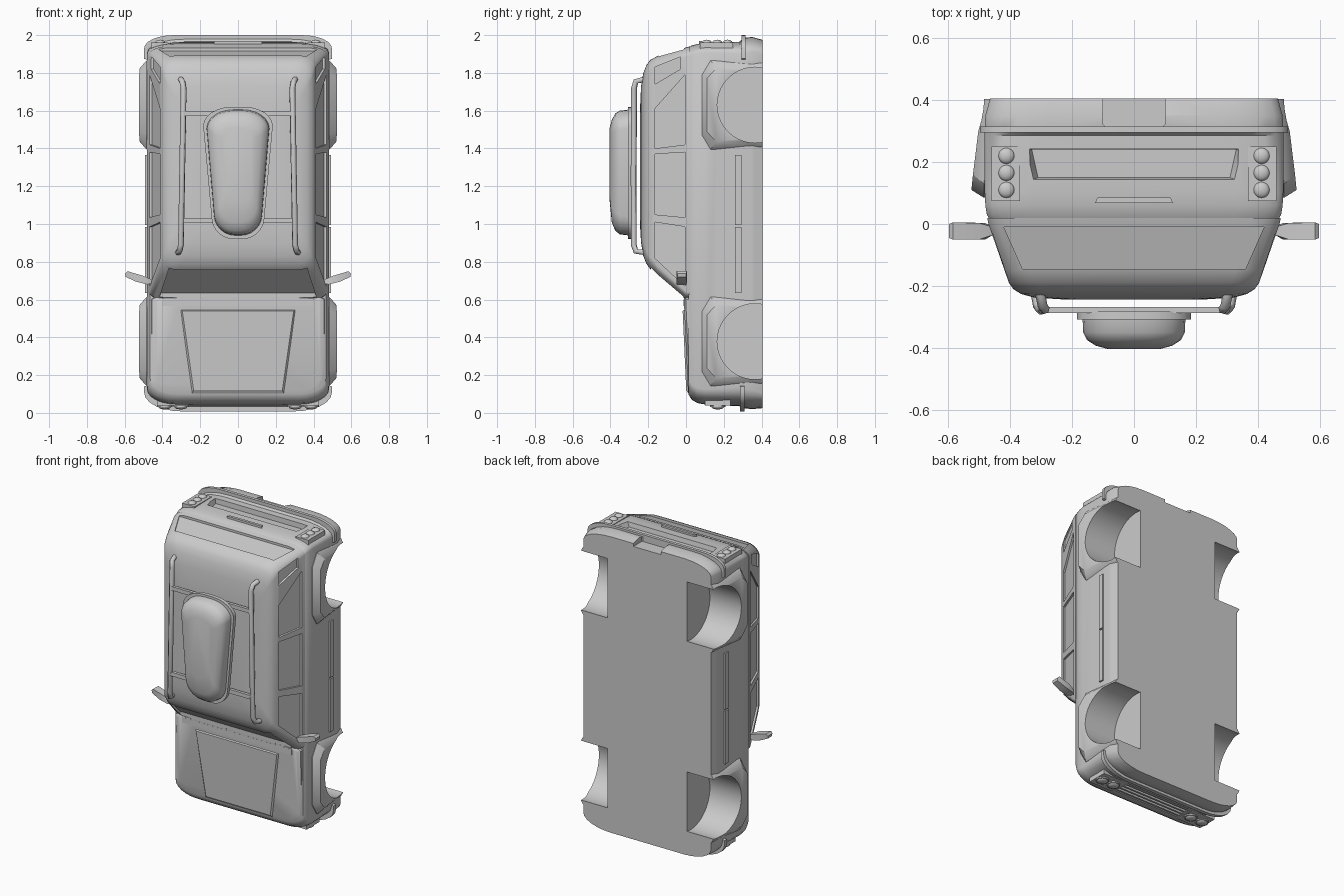
import bpy, bmesh, math
from mathutils import Matrix, Vector

if "Cube" in bpy.data.objects:
    bpy.data.objects.remove(bpy.data.objects["Cube"])


def finish(bm, name, angle=35):
    bmesh.ops.recalc_face_normals(bm, faces=bm.faces)
    me = bpy.data.meshes.new(name)
    bm.to_mesh(me)
    bm.free()
    ob = bpy.data.objects.new(name, me)
    bpy.context.collection.objects.link(ob)
    smooth(ob, angle)
    return ob


def smooth(ob, angle=35):
    bpy.ops.object.select_all(action='DESELECT')
    ob.select_set(True)
    bpy.context.view_layer.objects.active = ob
    bpy.ops.object.shade_smooth_by_angle(angle=math.radians(angle))


def ring(y, w, z0, z1, rx, r0, r1, n=7):
    # rounded rectangle in the x-z plane with separate end radii
    pts = []
    for k, (sx, zc, rz) in enumerate([(1, z1 - r1, r1), (-1, z1 - r1, r1), (-1, z0 + r0, r0), (1, z0 + r0, r0)]):
        for i in range(n):
            a = (k + i / (n - 1)) * math.pi / 2
            pts.append(Vector((sx * (w - rx) + rx * math.cos(a), y, zc + rz * math.sin(a))))
    return pts


def loft(name, rings, fn=None, angle=35):
    bm = bmesh.new()
    rows = [[bm.verts.new(fn(p) if fn else p) for p in r] for r in rings]
    for a, b in zip(rows, rows[1:]):
        for i in range(len(a)):
            j = (i + 1) % len(a)
            bm.faces.new((a[i], a[j], b[j], b[i]))
    bm.faces.new(rows[0])
    bm.faces.new(rows[-1])
    return finish(bm, name, angle)


def hull(name, pts, angle=30):
    bm = bmesh.new()
    for p in pts:
        bm.verts.new(p)
    r = bmesh.ops.convex_hull(bm, input=bm.verts)
    loose = [v for v in bm.verts if not v.link_faces]
    bmesh.ops.delete(bm, geom=loose, context='VERTS')
    return finish(bm, name, angle)


def box(name, x, y, z):
    return hull(name, [(a, b, c) for a in x for b in y for c in z])


def cylinder(name, loc, r, depth, axis, seg=32, r2=None):
    bm = bmesh.new()
    rot = Matrix.Rotation(math.pi / 2, 4, 'Y') if axis == 'X' else Matrix()
    bmesh.ops.create_cone(bm, cap_ends=True, segments=seg, radius1=r, radius2=r2 or r, depth=depth,
                          matrix=Matrix.Translation(loc) @ rot)
    return finish(bm, name)


def dome(name, loc, r, sz):
    bm = bmesh.new()
    bmesh.ops.create_uvsphere(bm, u_segments=20, v_segments=12, radius=r,
                              matrix=Matrix.Translation(loc) @ Matrix.Diagonal((1, 1, sz, 1)))
    return finish(bm, name)


def cut(ob, cutters):
    bpy.context.view_layer.objects.active = ob
    for c in cutters:
        c.hide_render = True
        m = ob.modifiers.new('cut', 'BOOLEAN')
        m.operation, m.solver, m.object = 'DIFFERENCE', 'EXACT', c
        bpy.ops.object.modifier_apply(modifier=m.name)
    smooth(ob)


# Lower body, lofted from underside to shoulder line
body = loft('lower_body', [ring(*s) for s in [
    (.405, .465, .025, 1.975, .2, .08, .07), (.35, .48, .02, 1.99, .2, .1, .08),
    (.30, .482, .025, 1.985, .2, .1, .08), (.285, .482, .035, 1.965, .2, .1, .06),
    (.10, .482, .045, 1.958, .16, .08, .05), (.06, .48, .052, 1.953, .15, .08, .05),
    (.03, .475, .07, 1.945, .15, .08, .05), (.012, .465, .10, 1.935, .15, .08, .05)]])

# Cabin
cabin = loft('cabin', [ring(*s) for s in [
    (.02, .474, .60, 1.94, .1, .04, .05), (0, .47, .60, 1.935, .1, .04, .05),
    (-.15, .418, .725, 1.89, .09, .05, .06), (-.19, .404, .762, 1.868, .09, .06, .07),
    (-.21, .39, .79, 1.84, .09, .07, .07), (-.226, .365, .83, 1.80, .09, .08, .08),
    (-.238, .32, .90, 1.73, .09, .08, .08), (-.244, .22, 1.0, 1.6, .09, .08, .08)]])

# Hood and its raised centre, both tilted with the nose
tilt = lambda p: Vector((p.x, p.y - .045 * (p.z - .3), p.z))
loft('hood', [ring(*s) for s in [(.035, .462, .065, .62, .14, .07, .02), (.012, .455, .085, .62, .14, .07, .02),
                                 (.002, .435, .11, .61, .13, .07, .02)]], tilt)
hull('hood_bulge', [tilt(Vector((s * x, y, z))) for s in (1, -1) for x, y, z in
                    [(.31, .01, .55), (.25, .012, .09), (.295, -.007, .54), (.235, -.007, .12)]])
box('cowl', (-.4, .4), (-.012, .01), (.565, .60))

# Wheel arch flares and wells
wells, flares = [], []
for s, side in ((1, 'right'), (-1, 'left')):
    for end, zc in (('front', .378), ('rear', 1.63)):
        wells.append(cylinder('well_cutter', (s * .5, .365, zc), .2, .42, 'X', 40))
        flares.append(hull(f'{end}_{side}_flare', [(s * x, y, zc + d * h) for d in (1, -1) for x, y, h in [
            (.45, .085, .16), (.485, .085, .16), (.45, .13, .235), (.485, .13, .235), (.45, .404, .235),
            (.47, .404, .22), (.525, .11, .14), (.52, .16, .195), (.49, .404, .185)]]))
for f, w in zip(flares, wells):
    cut(f, [w])

# Window recesses
glass = []
for s in (1, -1):
    for win in ([(-.005, .67), (-.005, .985), (-.165, 1.01), (-.165, .82)],
                [(-.005, 1.035), (-.005, 1.38), (-.165, 1.37), (-.165, 1.05)],
                [(-.005, 1.42), (-.005, 1.79), (-.165, 1.61), (-.165, 1.40)],
                [(-.03, 1.82), (-.03, 1.885), (-.165, 1.83), (-.165, 1.74)]):
        glass.append(hull('window_cutter', [(s * x, y, z) for y, z in win for x in (.457 + .35 * y, .7)]))
glass.append(hull('windshield_cutter', [(s * x, y, z) for s in (1, -1) for x, y in ((.415, -.012), (.365, -.185))
                                        for z in (.625 - .85 * y, .3)]))
glass.append(hull('rear_window_cutter', [(s * x, y, z) for s in (1, -1) for x, y in ((.42, -.01), (.36, -.145))
                                         for z in (1.92 + .3 * y, 2.1)]))
cut(cabin, glass)

# Plate recess, bumper notch and grille opening
panel = hull('plate_cutter', [(s * x, y, z) for s in (1, -1) for x, y, z in
                              [(.31, .15, 1.93), (.33, .24, 1.93), (.345, .135, 2.0), (.345, .245, 2.0)]])
notch = hull('notch_cutter', [(s * x, y, z) for s in (1, -1) for z in (1.955, 2.1)
                              for x, y in [(.09, .312), (.1, .322), (.1, .45)]])
grille = box('grille_cutter', (-.24, .24), (.11, .23), (-.1, .065))
cut(body, wells + [panel, notch, grille])
for c in wells + glass + [panel, notch, grille]:
    bpy.data.objects.remove(c)

# Bumper lips
loft('front_lip', [ring(y, .497, .008, .15, .2, .1, .01) for y in (.31, .285)])
loft('rear_lip', [ring(y, .497, 1.865, 2.0, .16, .01, .07) for y in (.315, .295)])

# Grille bars and rear handle
for i in range(4):
    y = .125 + i * .028
    box('grille_bar', (-.24, .24), (y, y + .012), (.04, .075))
hull('tailgate_handle', [(s * x, y, z) for s in (1, -1) for z in (1.93, 1.968)
                         for x, y in ((.118, .085), (.126, .068))])

# Lamps, side trim and mirrors on both sides
for s, side in ((1, 'right'), (-1, 'left')):
    box(f'{side}_tail_lamp_plate', (s * .368, s * .46), (.075, .25), (1.92, 1.962))
    for y in (.11, .165, .22):
        dome(f'{side}_tail_lamp', (s * .412, y, 1.96), .026, .6)
    box(f'{side}_headlamp_plate', (s * .26, s * .43), (.10, .235), (.038, .1))
    for x in (.302, .388):
        cylinder(f'{side}_headlamp_rim', (s * x, .168, .045), .04, .03, 'Z', 24)
        dome(f'{side}_headlamp', (s * x, .168, .032), .034, .4)
    for z in ((.635, .985), (.995, 1.365)):
        box(f'{side}_side_trim', (s * .47, s * .492), (.26, .293), z)
    hull(f'{side}_mirror', [(s * x, y, z) for x, z, y0, y1 in [
        (.455, .705, -.035, -.01), (.455, .685, -.035, -.01), (.50, .725, -.05, .003), (.48, .68, -.05, .003),
        (.585, .75, -.05, .005), (.598, .738, -.045, 0), (.595, .72, -.045, 0), (.54, .695, -.05, .005)]
        for y in (y0, y1)])

    # Roof rail
    cu = bpy.data.curves.new(f'{side}_roof_rail', 'CURVE')
    cu.dimensions, cu.bevel_depth, cu.bevel_resolution, cu.use_fill_caps = '3D', .016, 1, True
    path = [(.318, -.222, .85), (.31, -.265, .855), (.302, -.277, .89), (.295, -.277, 1.3),
            (.288, -.275, 1.72), (.295, -.265, 1.755), (.303, -.225, 1.765)]
    sp = cu.splines.new('POLY')
    sp.points.add(len(path) - 1)
    for p, (x, y, z) in zip(sp.points, path):
        p.co = (s * x, y, z, 1)
    bpy.context.collection.objects.link(bpy.data.objects.new(cu.name, cu))

# Cross bars and roof cargo box
for z in (1.02, 1.585):
    box('roof_cross_bar', (-.29, .29), (-.288, -.268), (z - .013, z + .013))
taper = lambda p: Vector((p.x * (1 - .3 * max(0, 1.5 - p.z) / .58), p.y, p.z))
loft('cargo_box', [ring(*s) for s in [
    (-.283, .184, .92, 1.62, .15, .1, .1), (-.308, .184, .92, 1.62, .15, .1, .1),
    (-.308, .166, .94, 1.605, .14, .1, .1), (-.35, .164, .945, 1.60, .14, .1, .1),
    (-.375, .152, .965, 1.585, .13, .1, .09), (-.393, .125, 1.01, 1.55, .1, .08, .08),
    (-.404, .085, 1.12, 1.51, .06, .05, .06)]], taper, 40)
